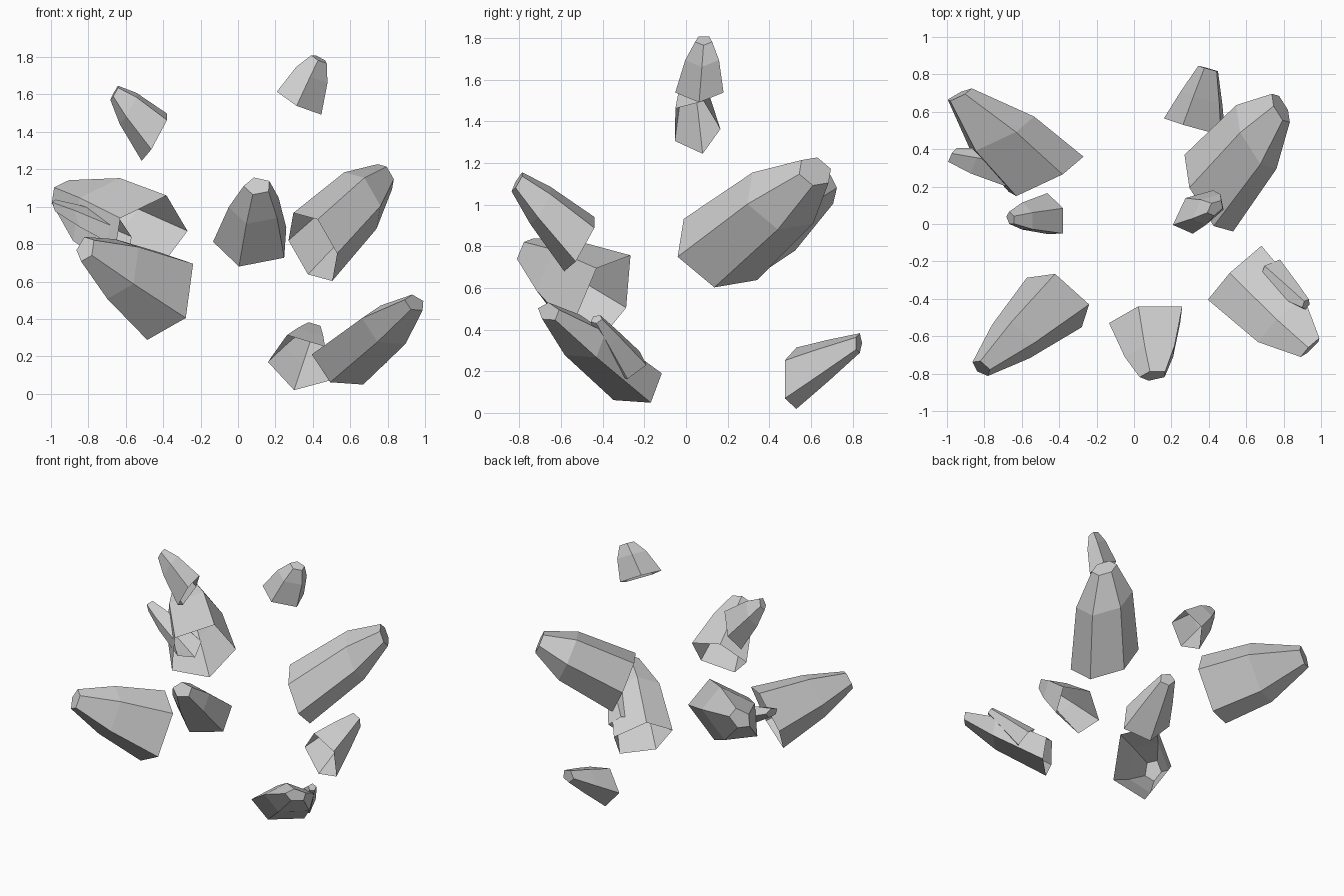
import bpy
import bmesh
from math import cos, sin, tau
from mathutils import Vector

default_cube = bpy.data.objects.get("Cube")
if default_cube:
    bpy.data.objects.remove(default_cube, do_unlink=True)

# One plain stone colour for every shard
stone = bpy.data.materials.new("grey stone")
stone.use_nodes = True
GREY = (0.62, 0.62, 0.62, 1)
stone.diffuse_color = GREY
stone.node_tree.nodes["Principled BSDF"].inputs["Base Color"].default_value = GREY


def shard(name, base, tip, u, v, bend, waist, point, sides=5):
    """Hollow tapered shard, open at the base and capped at the tip.

    u and v are the half axes of the base ring. The middle ring sits at the
    fraction bend along the axis; waist and point scale the upper rings.
    """
    base, tip, u, v = map(Vector, (base, tip, u, v))
    bm = bmesh.new()
    rings = []
    for along, scale in ((0, 1), (bend, waist), (1, point)):
        centre = base.lerp(tip, along)
        angles = [tau * k / sides for k in range(sides)]
        rings.append([bm.verts.new(centre + scale * (u * cos(a) + v * sin(a)))
                      for a in angles])
    # Side panels
    for lower, upper in zip(rings, rings[1:]):
        for k in range(sides):
            n = (k + 1) % sides
            bm.faces.new((lower[k], lower[n], upper[n], upper[k]))
    # Blunt tip
    bm.faces.new(rings[-1])
    # Wind every face outward, away from the axis
    if u.cross(v).dot(tip - base) < 0:
        bmesh.ops.reverse_faces(bm, faces=bm.faces[:])
    mesh = bpy.data.meshes.new(name)
    bm.to_mesh(mesh)
    bm.free()
    mesh.materials.append(stone)
    obj = bpy.data.objects.new(name, mesh)
    bpy.context.collection.objects.link(obj)
    return obj


# Two small shards floating at the top
shard("top_left_shard", base=(.333, .065, 1.56), tip=(.435, .085, 1.79),
      u=(-.125, -.07, .055), v=(.02, -.1, -.04), bend=.65, waist=.7, point=.35)
shard("top_right_shard", base=(-.44, .045, 1.375), tip=(-.66, .03, 1.61),
      u=(-.075, .035, -.13), v=(0, -.115, -.03), bend=.65, waist=.66, point=.3)

# Two long shards pointing backward
shard("back_left_shard", base=(.4, .165, .785), tip=(.785, .62, 1.16),
      u=(.13, -.205, -.035), v=(-.045, -.085, .19),
      bend=.66, waist=.83, point=.37, sides=6)
shard("back_right_shard", base=(-.48, .25, .835), tip=(-.935, .69, 1.07),
      u=(.21, .11, .035), v=(-.035, .02, -.225), bend=.52, waist=.87, point=.32)
shard("back_right_offshoot", base=(-.62, .28, .84), tip=(-.97, .365, 1),
      u=(.05, .1, 0), v=(.03, 0, -.1), bend=.6, waist=.75, point=.4)

# Three shards pointing forward
shard("front_middle_shard", base=(.08, -.505, .81), tip=(.105, -.81, 1.11),
      u=(-.075, -.08, -.13), v=(.2, 0, -.045), bend=.62, waist=.68, point=.35)
shard("front_right_shard", base=(-.4, -.4, .53), tip=(-.815, -.77, .775),
      u=(.16, -.03, .165), v=(.075, -.15, -.185), bend=.58, waist=.68, point=.28)
shard("front_left_shard", base=(.55, -.26, .16), tip=(.945, -.66, .485),
      u=(-.155, -.145, .05), v=(-.01, -.045, -.12), bend=.62, waist=.85, point=.35)
shard("front_left_offshoot", base=(.73, -.28, .23), tip=(.92, -.43, .45),
      u=(.05, .09, 0), v=(.05, -.03, -.07), bend=.6, waist=.6, point=.3)

# Low shard at the back
shard("low_back_shard", base=(.335, .515, .165), tip=(.4, .83, .335),
      u=(-.175, .05, .005), v=(.02, 0, -.155), bend=.5, waist=.68, point=.32)
